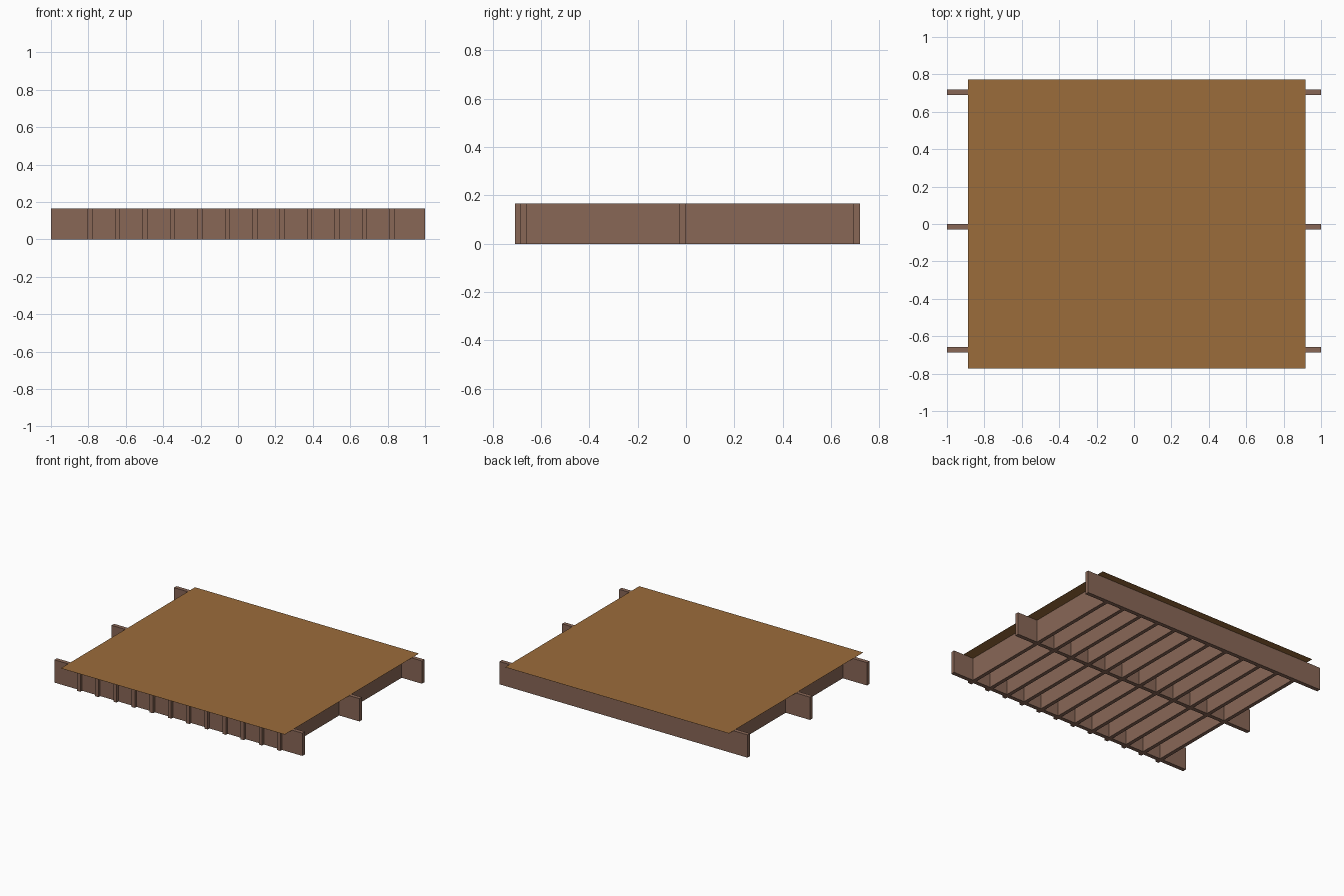
import bpy, bmesh

if "Cube" in bpy.data.objects:
    bpy.data.objects.remove(bpy.data.objects["Cube"])


def material(name, rgb):
    m = bpy.data.materials.new(name)
    m.diffuse_color = (*rgb, 1)
    m.use_nodes = True
    m.node_tree.nodes["Principled BSDF"].inputs["Base Color"].default_value = m.diffuse_color
    return m


timber = material("timber_brown", (0.25, 0.135, 0.094))
board = material("board_tan", (0.33, 0.15, 0.043))
TOP = 0.166


def box(name, x0, x1, y0, y1, z0, z1, mat):
    bm = bmesh.new()
    bmesh.ops.create_cube(bm, size=1)
    for v in bm.verts:
        v.co = (x1 if v.co.x > 0 else x0,
                y1 if v.co.y > 0 else y0,
                z1 if v.co.z > 0 else z0)
    me = bpy.data.meshes.new(name)
    bm.to_mesh(me)
    bm.free()
    me.materials.append(mat)
    ob = bpy.data.objects.new(name, me)
    bpy.context.collection.objects.link(ob)
    return ob


# Long beams running left to right
for name, y in (("front_beam", -0.687), ("middle_beam", -0.029), ("back_beam", 0.691)):
    box(name, -1, 1, y, y + 0.029, 0, TOP, timber)

# Joists running front to back, poking out past the front beam
for i in range(12):
    x = -0.804 + i * 0.1467
    box(f"joist_{i + 1}", x, x + 0.027, -0.707, 0.7, 0, TOP, timber)

# Thin floor sheet resting on the joists
box("floor_sheet", -0.888, 0.918, -0.773, 0.773, TOP + 0.0003, TOP + 0.001, board)
